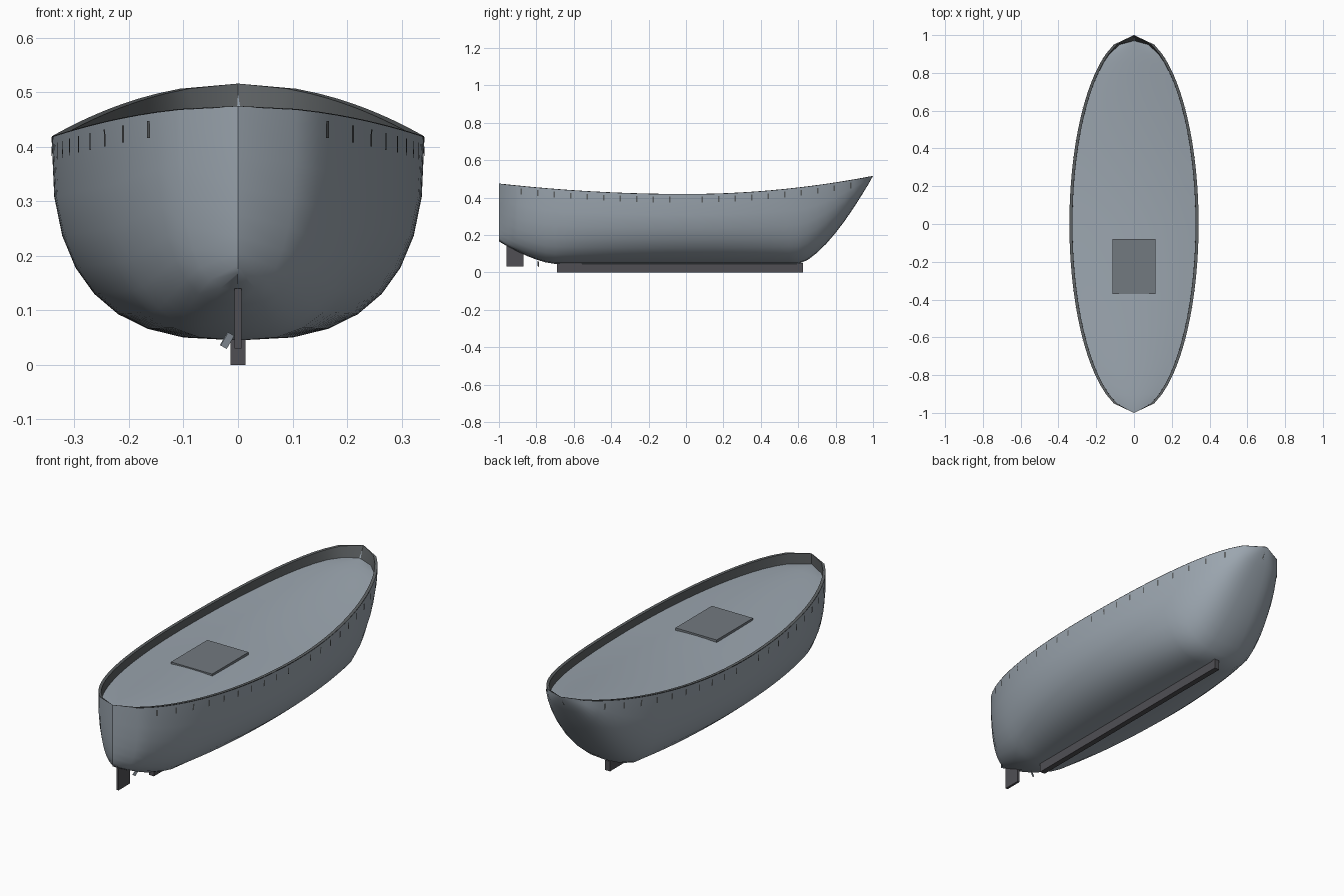
import bpy, bmesh, math
from mathutils import Matrix

cube = bpy.data.objects.get("Cube")
if cube:
    bpy.data.objects.remove(cube, do_unlink=True)


def material(name, rgb):
    m = bpy.data.materials.new(name)
    m.use_nodes = True
    m.diffuse_color = (*rgb, 1)
    m.node_tree.nodes["Principled BSDF"].inputs["Base Color"].default_value = (*rgb, 1)
    return m


HULL = material("hull grey", (0.33, 0.38, 0.43))
HATCH = material("hatch grey", (0.17, 0.192, 0.215))
KEEL = material("keel grey", (0.08, 0.078, 0.088))
RAIL = material("dark rail grey", (0.11, 0.12, 0.125))

# Hull lines
STATIONS = 40
BEAM, WALL, POWER = 0.342, 0.016, 0.75
CAMBER = 0.095
DECK_TIP = 0.97


def half_beam(y):
    return BEAM * math.sqrt(max(0, 1 - y * y))


def sheer(y):
    return 0.418 + (0.097 if y > 0 else 0.056) * y * y


def keel_line(y):
    bow = max(0, (y - 0.6) / 0.4) ** 1.5
    stern = max(0, (-y - 0.7) / 0.3) ** 1.5
    return 0.045 + 0.47 * bow + 0.12 * stern


def bulwark(y):
    return 0.038 + 0.015 * y * y


def width_below(y, drop):
    depth = max(1e-5, sheer(y) - keel_line(y))
    return half_beam(y) * max(0, 1 - (drop / depth) ** (2 / POWER)) ** (POWER / 2)


def inner_width(y, drop):
    return max(0, width_below(y, drop) - WALL)


def finish(name, bm, mat, angle=None):
    me = bpy.data.meshes.new(name)
    bm.to_mesh(me)
    bm.free()
    me.materials.append(mat)
    ob = bpy.data.objects.new(name, me)
    bpy.context.collection.objects.link(ob)
    if angle:
        bpy.ops.object.select_all(action='DESELECT')
        ob.select_set(True)
        bpy.context.view_layer.objects.active = ob
        bpy.ops.object.shade_smooth_by_angle(angle=math.radians(angle))
    return ob


def loft(name, section, mat, angle):
    """Skin a cross-section function of y along all the stations."""
    bm = bmesh.new()
    rows = []
    for i in range(STATIONS + 1):
        y = -1 + 2 * i / STATIONS
        rows.append([bm.verts.new(p) for p in section(y)])
    for a, b in zip(rows, rows[1:]):
        for j in range(len(a) - 1):
            bm.faces.new((a[j], a[j + 1], b[j + 1], b[j]))
    bmesh.ops.remove_doubles(bm, verts=bm.verts, dist=1e-4)
    return finish(name, bm, mat, angle)


def hull_section(y):
    pts = []
    for j in range(-8, 9):
        t = abs(j) / 8 * math.pi / 2
        x = math.copysign(half_beam(y) * math.sin(t) ** POWER, j)
        z = sheer(y) - (sheer(y) - keel_line(y)) * max(0, math.cos(t)) ** POWER
        pts.append((x, y, z))
    return pts[::-1]


def deck_section(y):
    w = inner_width(y, bulwark(y))
    edge = sheer(y) - bulwark(y)
    return [(w * u / 6, min(y, DECK_TIP), edge + CAMBER * w * (1 - (u / 6) ** 2))
            for u in range(-6, 7)]


def rail_section(side):
    def section(y):
        top = sheer(y) + 0.001
        pts = [(side * half_beam(y), y, top),
               (side * inner_width(y, 0), y, top),
               (side * inner_width(y, bulwark(y)), min(y, DECK_TIP), sheer(y) - bulwark(y))]
        return pts[::-side]
    return section


loft("hull", hull_section, HULL, 50)
loft("deck", deck_section, HULL, 50)
for side, label in ((1, "left"), (-1, "right")):
    loft(label + "_bulwark", rail_section(side), RAIL, 40)


def box(name, low, high, mat):
    bm = bmesh.new()
    bmesh.ops.create_cube(bm, size=1)
    for v in bm.verts:
        v.co = [l + (h - l) * (c + 0.5) for l, h, c in zip(low, high, v.co)]
    return finish(name, bm, mat)


# Keel, rudder and deck hatch
box("keel", (-0.014, -0.69, 0), (0.014, 0.625, 0.05), KEEL)
box("rudder", (-0.006, -0.96, 0.03), (0.006, -0.87, 0.14), KEEL)
box("hatch", (-0.115, -0.37, 0.4), (0.115, -0.08, 0.42), HATCH)

# Propeller blade under the stern
blade = box("propeller_blade", (-0.007, -0.002, -0.014), (0.007, 0.002, 0.014), HULL)
blade.matrix_world = (Matrix.Translation((-0.02, -0.79, 0.045))
                      @ Matrix.Rotation(math.radians(30), 4, 'Y')
                      @ Matrix.Rotation(math.radians(25), 4, 'Z'))

# Narrow bulwark frames showing along the sheer on both sides
bm = bmesh.new()
for k in range(-10, 11):
    y = k * 0.088
    if k == 0:
        continue
    for side in (1, -1):
        corners = []
        for drop, dy in ((0.014, -0.004), (0.014, 0.004), (0.045, 0.004), (0.045, -0.004)):
            x = width_below(y + dy, drop) + 0.002
            corners.append(bm.verts.new((side * x, y + dy, sheer(y) - drop)))
        bm.faces.new(corners[::-side])
finish("bulwark_frames", bm, RAIL)
